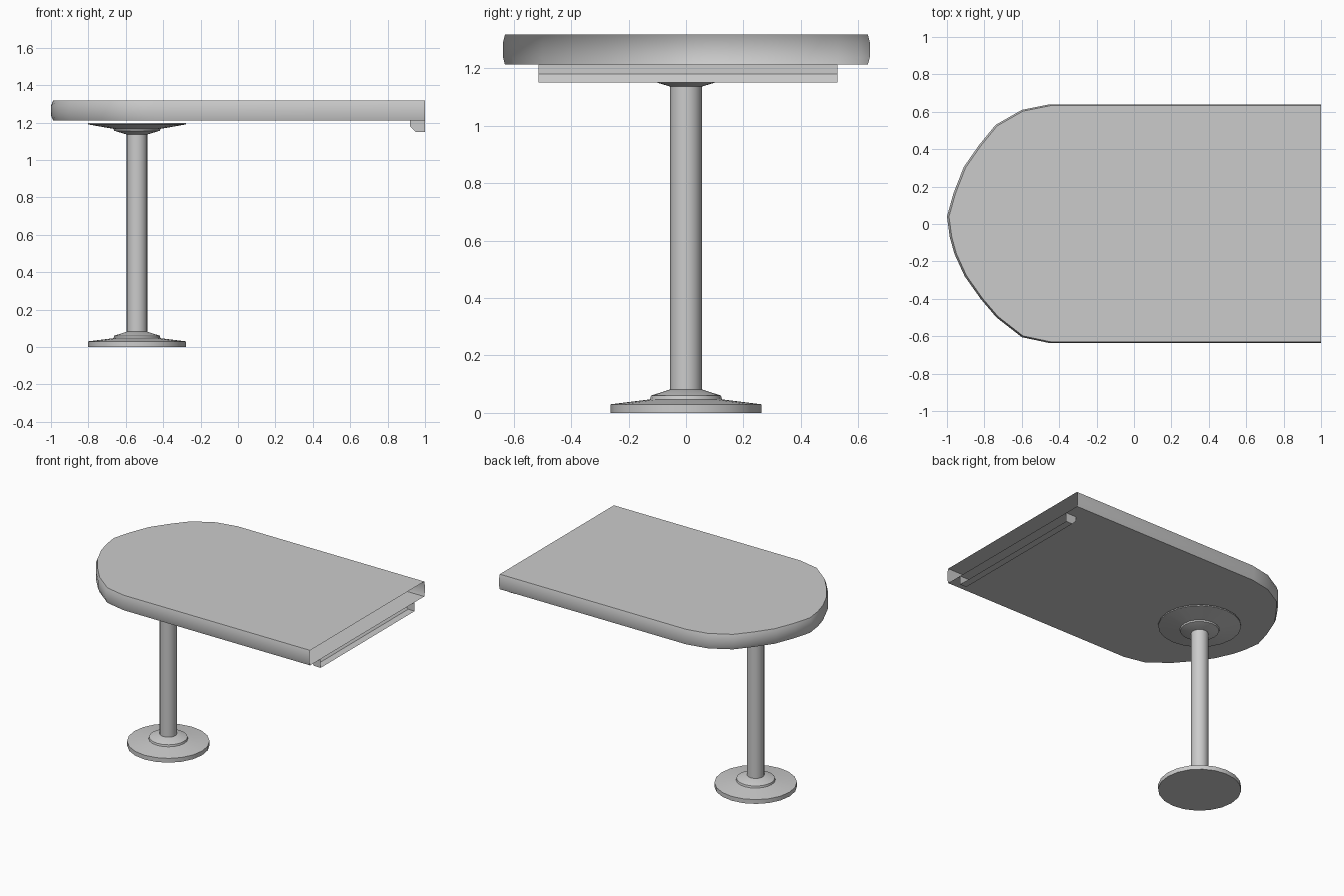
import bpy, bmesh
from math import cos, sin, pi, radians

if "Cube" in bpy.data.objects:
    bpy.data.objects.remove(bpy.data.objects["Cube"])


def make_object(name, bm):
    mesh = bpy.data.meshes.new(name)
    bmesh.ops.recalc_face_normals(bm, faces=bm.faces)
    bm.to_mesh(mesh)
    bm.free()
    ob = bpy.data.objects.new(name, mesh)
    bpy.context.collection.objects.link(ob)
    bpy.ops.object.select_all(action='DESELECT')
    ob.select_set(True)
    bpy.context.view_layer.objects.active = ob
    bpy.ops.object.shade_smooth_by_angle(angle=radians(32))
    return ob


def lathe(name, profile, x, sides=20):
    """Revolve (radius, z) points around a vertical axis and cap both ends."""
    bm = bmesh.new()
    rings = [[bm.verts.new((x + r * cos(2 * pi * i / sides), r * sin(2 * pi * i / sides), z))
              for i in range(sides)] for r, z in profile]
    for a, b in zip(rings, rings[1:]):
        for i in range(sides):
            j = (i + 1) % sides
            bm.faces.new((a[i], a[j], b[j], b[i]))
    bm.faces.new(rings[0][::-1])
    bm.faces.new(rings[-1])
    return make_object(name, bm)


# Tabletop: rounded at one end, hollow and open at the wall end
outline = [(1, 0.64), (-0.45, 0.64), (-0.6, 0.61), (-0.74, 0.53), (-0.83, 0.42),
           (-0.91, 0.305), (-0.965, 0.165), (-1, 0.04), (-0.985, -0.07), (-0.96, -0.16),
           (-0.905, -0.28), (-0.82, -0.4), (-0.735, -0.5), (-0.6, -0.605),
           (-0.45, -0.637), (1, -0.637)]
bm = bmesh.new()
loops = []
for inset, z in ((0.007, 1.212), (0, 1.238), (0, 1.29), (0.007, 1.317)):
    s = 1 - inset / 0.64
    loops.append([bm.verts.new((x if x == 1 else x * s, y * s, z)) for x, y in outline])
for a, b in zip(loops, loops[1:]):
    for i in range(len(outline) - 1):
        bm.faces.new((a[i], a[i + 1], b[i + 1], b[i]))
bm.faces.new(loops[0][::-1])
bm.faces.new(loops[-1])
make_object("tabletop", bm)

# Wall bracket: chamfered rail under the open end, open towards the wall
section = [(1, 1.15), (0.95, 1.15), (0.92, 1.18), (0.92, 1.212), (1, 1.212)]
bm = bmesh.new()
ends = [[bm.verts.new((x, y, z)) for x, z in section] for y in (-0.513, 0.527)]
for i in range(3):
    bm.faces.new((ends[0][i], ends[0][i + 1], ends[1][i + 1], ends[1][i]))
for end in ends:
    bm.faces.new(end)
make_object("wall_bracket", bm)

# Pedestal: floor plate, pole and mounting plate
LEG_X = -0.54
lathe("floor_plate", [(0.262, 0), (0.262, 0.03), (0.125, 0.047), (0.122, 0.06), (0.055, 0.082)], LEG_X)
lathe("pole", [(0.055, 0.08), (0.055, 1.138)], LEG_X)
lathe("mounting_plate", [(0.055, 1.136), (0.122, 1.156), (0.125, 1.166), (0.262, 1.19), (0.262, 1.198)], LEG_X)
